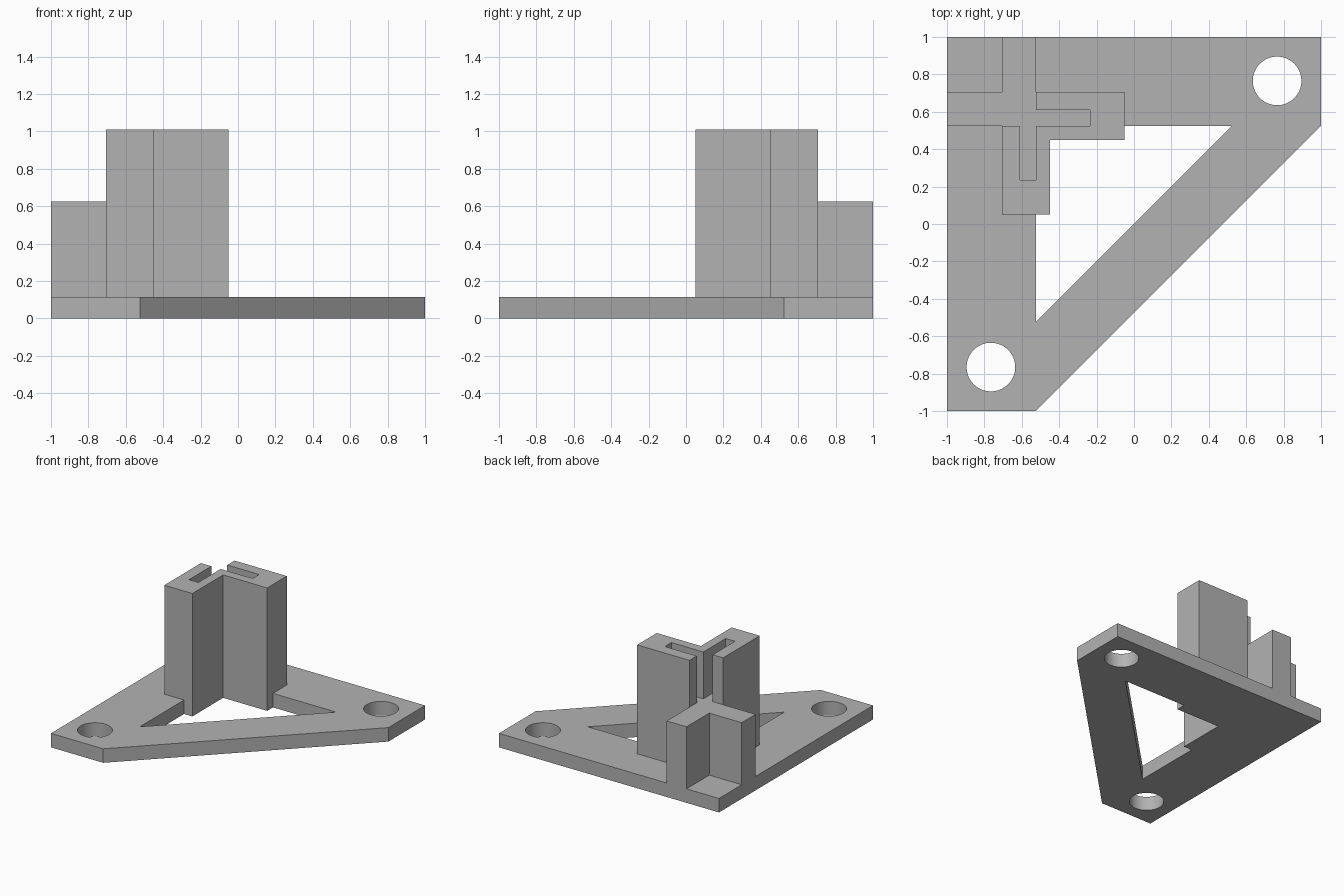
import bpy
import bmesh
from math import cos, sin, tau, radians

cube = bpy.data.objects.get("Cube")
if cube:
    bpy.data.objects.remove(cube, do_unlink=True)

GREY = (0.45, 0.45, 0.45, 1.0)
mat = bpy.data.materials.new("plain grey")
mat.use_nodes = True
mat.diffuse_color = GREY
mat.node_tree.nodes["Principled BSDF"].inputs["Base Color"].default_value = GREY

PLATE, RIB, TOP = 0.115, 0.625, 1.01   # heights
OUT, IN = 0.705, 0.525                 # outer and inner rib lines


def prism(name, outline, z0, z1):
    """Extrude a flat outline from z0 up to z1."""
    bm = bmesh.new()
    face = bm.faces.new([bm.verts.new((x, y, z0)) for x, y in outline])
    ext = bmesh.ops.extrude_face_region(bm, geom=[face])
    moved = [v for v in ext["geom"] if isinstance(v, bmesh.types.BMVert)]
    bmesh.ops.translate(bm, verts=moved, vec=(0, 0, z1 - z0))
    bmesh.ops.recalc_face_normals(bm, faces=bm.faces)
    mesh = bpy.data.meshes.new(name)
    bm.to_mesh(mesh)
    bm.free()
    mesh.materials.append(mat)
    obj = bpy.data.objects.new(name, mesh)
    bpy.context.collection.objects.link(obj)
    return obj


def mirrored(half):
    """Complete an outline that is symmetric about the line y = -x."""
    return half + [(-y, -x) for x, y in reversed(half)]


def combine(target, other, operation):
    """Apply a boolean and remove the helper part."""
    mod = target.modifiers.new(operation.lower(), "BOOLEAN")
    mod.operation, mod.solver, mod.object = operation, "EXACT", other
    bpy.context.view_layer.objects.active = target
    bpy.ops.object.modifier_apply(modifier=mod.name)
    bpy.data.objects.remove(other, do_unlink=True)


# Triangular base plate with clipped corners, window and two screw holes
bracket = prism("corner_bracket",
                [(-1, 1)] + mirrored([(1, 1), (1, IN)]), 0, PLATE)
window = prism("window_cutter", [(-IN, IN), (IN, IN), (-IN, -IN)], -0.1, 0.3)
combine(bracket, window, "DIFFERENCE")
for c in (0.765, -0.765):
    circle = [(c + 0.13 * cos(tau * i / 64), c + 0.13 * sin(tau * i / 64))
              for i in range(64)]
    combine(bracket, prism("hole_cutter", circle, -0.1, 0.3), "DIFFERENCE")

# L-shaped column, with its slots and open corner cut down to the rib height
column = prism("column", [(-OUT, OUT)] + mirrored(
    [(-0.05, OUT), (-0.05, 0.45), (-0.45, 0.45)])[:2]
    + [(-0.45, 0.45), (-0.45, 0.05), (-OUT, 0.05)], 0, TOP)
pocket = prism("slot_cutter", mirrored(
    [(-0.8, 0.8), (-IN, 0.8), (-IN, 0.61), (-0.235, 0.61),
     (-0.235, IN), (-IN, IN)])[:6]
    + [(-IN, 0.235), (-0.61, 0.235), (-0.61, IN), (-0.8, IN)], RIB, 1.2)
combine(column, pocket, "DIFFERENCE")
combine(bracket, column, "UNION")

# Two ribs running from the column to the plate edges
ribs = prism("ribs", [(-OUT, 1), (-IN, 1), (-IN, IN),
                      (-1, IN), (-1, OUT), (-OUT, OUT)], 0, RIB)
combine(bracket, ribs, "UNION")

bpy.ops.object.select_all(action="DESELECT")
bracket.select_set(True)
bpy.context.view_layer.objects.active = bracket
bpy.ops.object.shade_smooth_by_angle(angle=radians(30))
